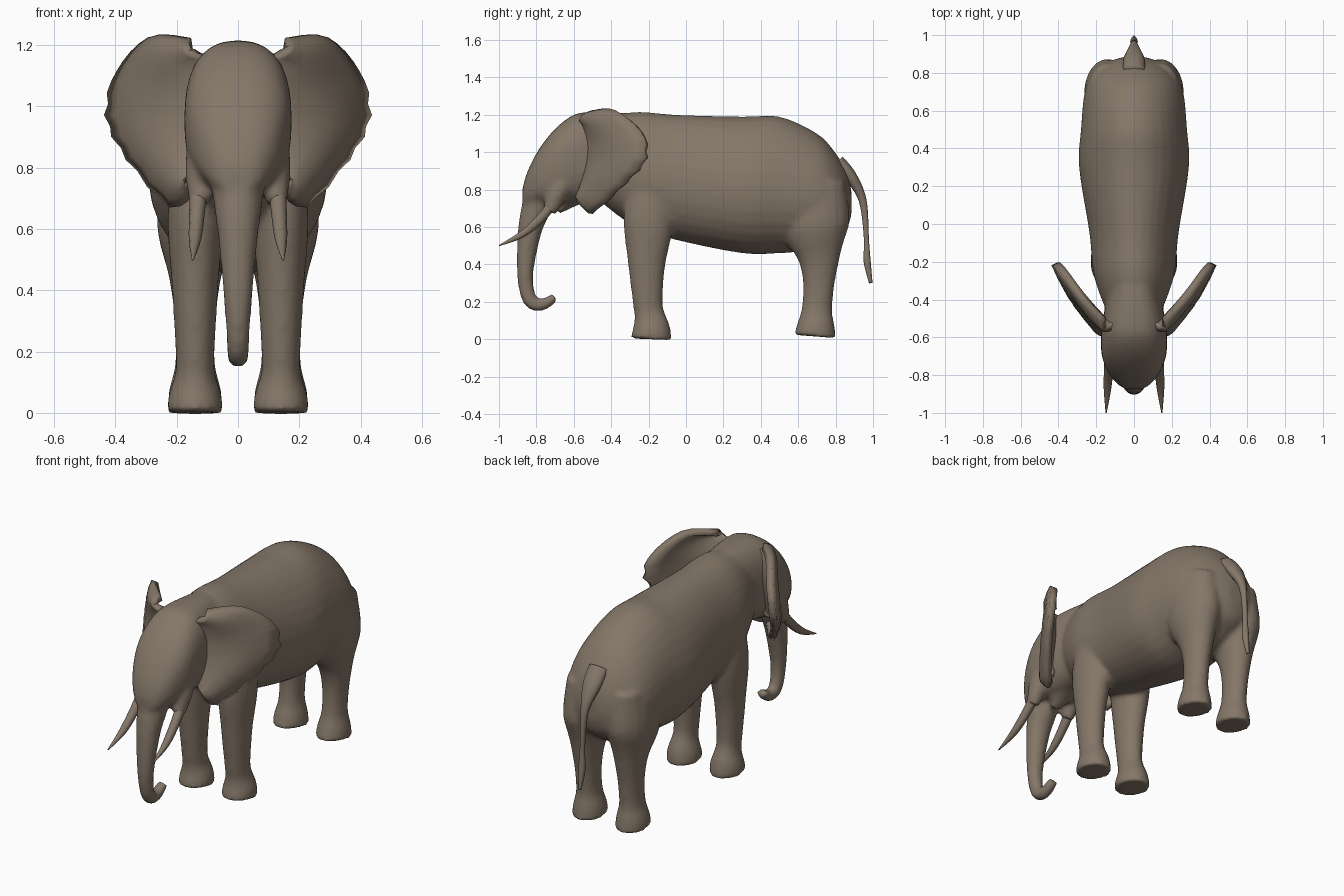
import bpy, bmesh, math
from mathutils import Vector

cube = bpy.data.objects.get("Cube")
if cube:
    bpy.data.objects.remove(cube, do_unlink=True)

hide = bpy.data.materials.new("grey_brown_hide")
hide.use_nodes = True
colour = (0.235, 0.185, 0.14, 1)
hide.diffuse_color = colour
shader = next(n for n in hide.node_tree.nodes if n.type == 'BSDF_PRINCIPLED')
shader.inputs["Base Color"].default_value = colour


def finish(name, bm):
    bmesh.ops.recalc_face_normals(bm, faces=bm.faces)
    for face in bm.faces:
        face.smooth = True
    mesh = bpy.data.meshes.new(name)
    bm.to_mesh(mesh)
    bm.free()
    mesh.materials.append(hide)
    obj = bpy.data.objects.new(name, mesh)
    bpy.context.collection.objects.link(obj)
    return obj


def smooth_path(rows, steps=5):
    """Cubic interpolation through rows of numbers."""
    last = len(rows) - 1
    path = []
    for i in range(last):
        before, start, end, after = (rows[max(0, min(last, i + k))] for k in (-1, 0, 1, 2))
        for step in range(steps):
            t = step / steps
            row = []
            for p, q, r, w in zip(before, start, end, after):
                leave, arrive = (r - p) / 2, (w - q) / 2
                ease = t * t * (3 - 2 * t)
                row.append(q + (r - q) * ease + t * (1 - t) * (leave * (1 - t) - arrive * t))
            path.append(row)
    return path + [list(rows[-1])]


def tube(name, rings, start_x=0, end_x=0, sides=20, square=1, egg=0, upright=False):
    """Loft rings of (y, z, half width, half depth), across the path or upright."""
    rows = smooth_path(rings)
    last = len(rows) - 1
    across = Vector((1, 0, 0))
    centres = [Vector((start_x + (end_x - start_x) * i / last, row[0], row[1]))
               for i, row in enumerate(rows)]
    bm = bmesh.new()
    loops = []
    for i, (y, z, width, thick) in enumerate(rows):
        tangent = centres[min(i + 1, last)] - centres[max(i - 1, 0)]
        tangent.x = 0
        depth = Vector((0, 0, 1)) if upright else across.cross(tangent.normalized())
        loop = []
        for k in range(sides):
            angle = math.tau * k / sides
            c, s = (math.copysign(abs(v) ** square, v) for v in (math.cos(angle), math.sin(angle)))
            point = centres[i] + across * width * c * (1 - egg * s) + depth * thick * s
            loop.append(bm.verts.new(point))
        loops.append(loop)
    for low, high in zip(loops, loops[1:]):
        for k in range(sides):
            n = (k + 1) % sides
            bm.faces.new((low[k], low[n], high[n], high[k]))
    bm.faces.new(loops[0])
    bm.faces.new(loops[-1])
    return finish(name, bm)


def ear(name, side):
    """Bowed sheet from the temple out to a rim that is ragged below."""
    rim = smooth_path([(.15, -.5, 1.205), (.28, -.37, 1.215), (.38, -.24, 1.11), (.42, -.21, .97),
                       (.35, -.32, .83), (.21, -.49, .68), (.15, -.53, .74)], steps=4)
    top, low = Vector((.09, -.53, 1.16)), Vector((.13, -.54, .78))
    bow = Vector((.035, -.04, 0))
    columns = 6
    bm = bmesh.new()
    rows = []
    for i, point in enumerate(rim):
        root = top.lerp(low, i / (len(rim) - 1))
        edge = Vector(point)
        if edge.z < 1.06 and i % 2:
            edge = edge.lerp(root, .04)
        row = []
        for k in range(columns + 1):
            t = k / columns
            v = root.lerp(edge, t) + bow * math.sin(math.pi * t)
            row.append(bm.verts.new((side * v.x, v.y, v.z)))
        rows.append(row)
    for a, b in zip(rows, rows[1:]):
        for k in range(columns):
            bm.faces.new((a[k], a[k + 1], b[k + 1], b[k]))
    obj = finish(name, bm)
    sheet = obj.modifiers.new("thickness", 'SOLIDIFY')
    sheet.thickness = .038
    sheet.offset = 0


# Torso, from neck to rump
torso = tube("torso", [
    (-.5, .97, .13, .2), (-.28, .91, .21, .305), (-.05, .865, .235, .335), (.3, .825, .29, .365),
    (.5, .825, .28, .365), (.7, .79, .26, .31), (.8, .765, .21, .23), (.86, .74, .13, .15),
    (.885, .73, .05, .06)], sides=32, egg=.1, upright=True)

# Head, from nape to face, sloping down to the trunk
head = tube("head", [
    (-.33, .98, .13, .23), (-.5, .975, .165, .24), (-.6, .96, .175, .24), (-.7, .925, .17, .2),
    (-.79, .865, .135, .145), (-.85, .8, .085, .09), (-.875, .76, .04, .04)],
    sides=28, square=.8, upright=True)
jaw = tube("jaw", [(-.48, .83, .11, .08), (-.6, .76, .08, .05), (-.69, .69, .03, .025)])

# Trunk, hanging down and curling back
trunk = tube("trunk", [
    (-.76, .86, .1, .07), (-.795, .72, .085, .08), (-.835, .58, .066, .064),
    (-.86, .35, .045, .044), (-.835, .21, .037, .039), (-.77, .185, .034, .034),
    (-.7, .225, .03, .024)])
skin = [torso, head, jaw, trunk]

for label, side in (("left", 1), ("right", -1)):
    hip = side * .14
    # Legs, narrow at the ankle and flaring into broad feet
    skin.append(tube(label + "_front_leg", [
        (-.2, .9, .06, .1), (-.2, .65, .09, .135), (-.21, .4, .075, .1), (-.205, .2, .064, .08),
        (-.195, .13, .065, .082), (-.185, .06, .086, .1), (-.186, 0, .092, .11)], hip, hip))
    skin.append(tube(label + "_hind_leg", [
        (.7, .85, .1, .15), (.69, .62, .125, .185), (.71, .44, .085, .115), (.71, .3, .067, .085),
        (.7, .16, .065, .082), (.695, .08, .084, .1), (.69, .015, .09, .112)], hip, hip))
    # Tusk socket and brow ridge
    skin.append(tube(label + "_tusk_socket", [
        (-.6, .95, .045, .05), (-.68, .8, .055, .06), (-.73, .68, .035, .035)],
        side * .11, side * .125))
    skin.append(tube(label + "_brow", [
        (-.64, 1.07, .03, .03), (-.71, .99, .035, .035), (-.75, .88, .025, .025)],
        side * .12, side * .11))
    # Tusk and ear
    tube(label + "_tusk", [
        (-.68, .77, .03, .03), (-.76, .665, .026, .026), (-.87, .565, .02, .02),
        (-1, .5, .003, .003)], side * .125, side * .148, sides=10)
    ear(label + "_ear", side)

# Tail with a broad root and a tufted end
tube("tail", [
    (.81, .95, .06, .04), (.88, .87, .055, .035), (.945, .74, .022, .022),
    (.965, .53, .014, .014), (.968, .42, .02, .02), (.988, .3, .008, .01)], sides=10)

# Blend the overlapping volumes into one continuous skin
bpy.ops.object.select_all(action='DESELECT')
for part in skin:
    part.select_set(True)
bpy.context.view_layer.objects.active = torso
bpy.ops.object.join()
torso.name = "body"
blend = torso.modifiers.new("blend", 'REMESH')
blend.mode = 'VOXEL'
blend.voxel_size = .014
blend.use_smooth_shade = True
relax = torso.modifiers.new("relax", 'SMOOTH')
relax.iterations = 6
